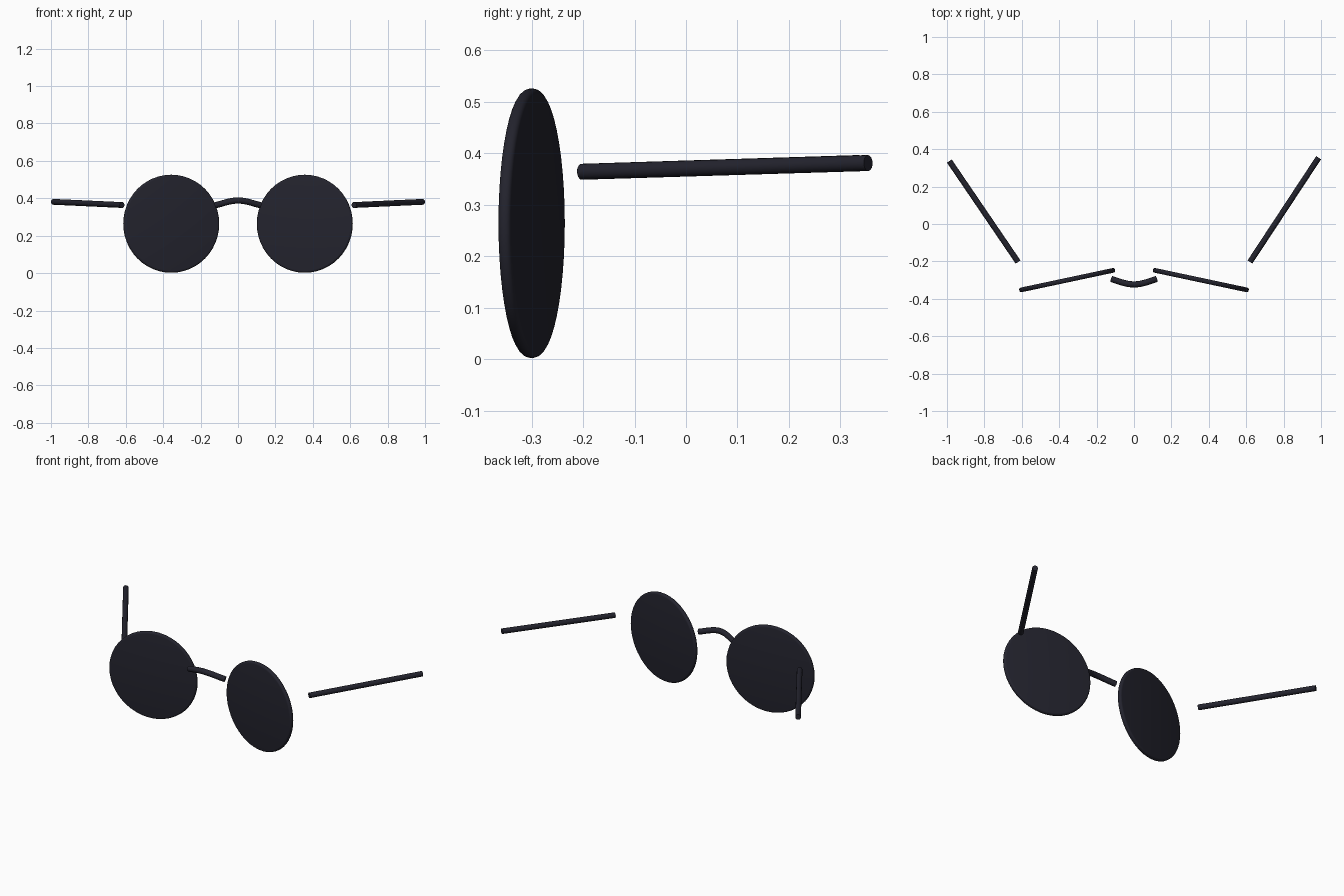
import bpy, math
from mathutils import Vector

if "Cube" in bpy.data.objects:
    bpy.data.objects.remove(bpy.data.objects["Cube"])

black = bpy.data.materials.new("matte_black")
black.diffuse_color = (0.017, 0.017, 0.027, 1)
black.use_nodes = True
black.node_tree.nodes["Principled BSDF"].inputs["Base Color"].default_value = black.diffuse_color


def finish(ob, name):
    ob.name = name
    ob.data.materials.clear()
    ob.data.materials.append(black)
    bpy.ops.object.shade_smooth_by_angle(angle=math.radians(35))


def lens(side):
    """Round disc with a rounded rim, swept back towards the nose."""
    bpy.ops.mesh.primitive_cylinder_add(
        vertices=48, radius=0.262, depth=0.025,
        location=(side * 0.357, -0.30, 0.264),
        rotation=(math.pi / 2, 0, -side * math.radians(12)))
    ob = bpy.context.object
    bevel = ob.modifiers.new("rounded_rim", 'BEVEL')
    bevel.width, bevel.segments = 0.011, 4
    bevel.limit_method = 'ANGLE'
    bpy.ops.object.modifier_apply(modifier=bevel.name)
    finish(ob, "left_lens" if side < 0 else "right_lens")


def temple(side, end_y):
    """Straight round arm between two points."""
    a = Vector((side * 0.62, -0.203, 0.364))
    b = Vector((side * 0.987, end_y, 0.381))
    bpy.ops.mesh.primitive_cylinder_add(
        vertices=20, radius=0.0155, depth=(b - a).length, location=(a + b) / 2)
    ob = bpy.context.object
    ob.rotation_euler = (b - a).to_track_quat('Z', 'Y').to_euler()
    finish(ob, "left_temple" if side < 0 else "right_temple")


for side, end_y in ((-1, 0.336), (1, 0.354)):
    lens(side)
    temple(side, end_y)

# Nose bridge: arched tube bowing up and forward
curve = bpy.data.curves.new("bridge", 'CURVE')
curve.dimensions = '3D'
curve.bevel_depth, curve.bevel_resolution = 0.0165, 4
curve.resolution_u, curve.use_fill_caps = 12, True
spline = curve.splines.new('BEZIER')
spline.bezier_points.add(2)
knots = [((-0.12, -0.294, 0.363), (0.04, -0.012, 0.009)),
         ((0, -0.323, 0.388), (0.045, 0, 0)),
         ((0.12, -0.294, 0.363), (0.04, 0.012, -0.009))]
for point, (co, tangent) in zip(spline.bezier_points, knots):
    point.co = co
    point.handle_left = Vector(co) - Vector(tangent)
    point.handle_right = Vector(co) + Vector(tangent)
bridge = bpy.data.objects.new("bridge", curve)
bpy.context.collection.objects.link(bridge)
bpy.ops.object.select_all(action='DESELECT')
bridge.select_set(True)
bpy.context.view_layer.objects.active = bridge
bpy.ops.object.convert(target='MESH')
finish(bpy.context.object, "bridge")
